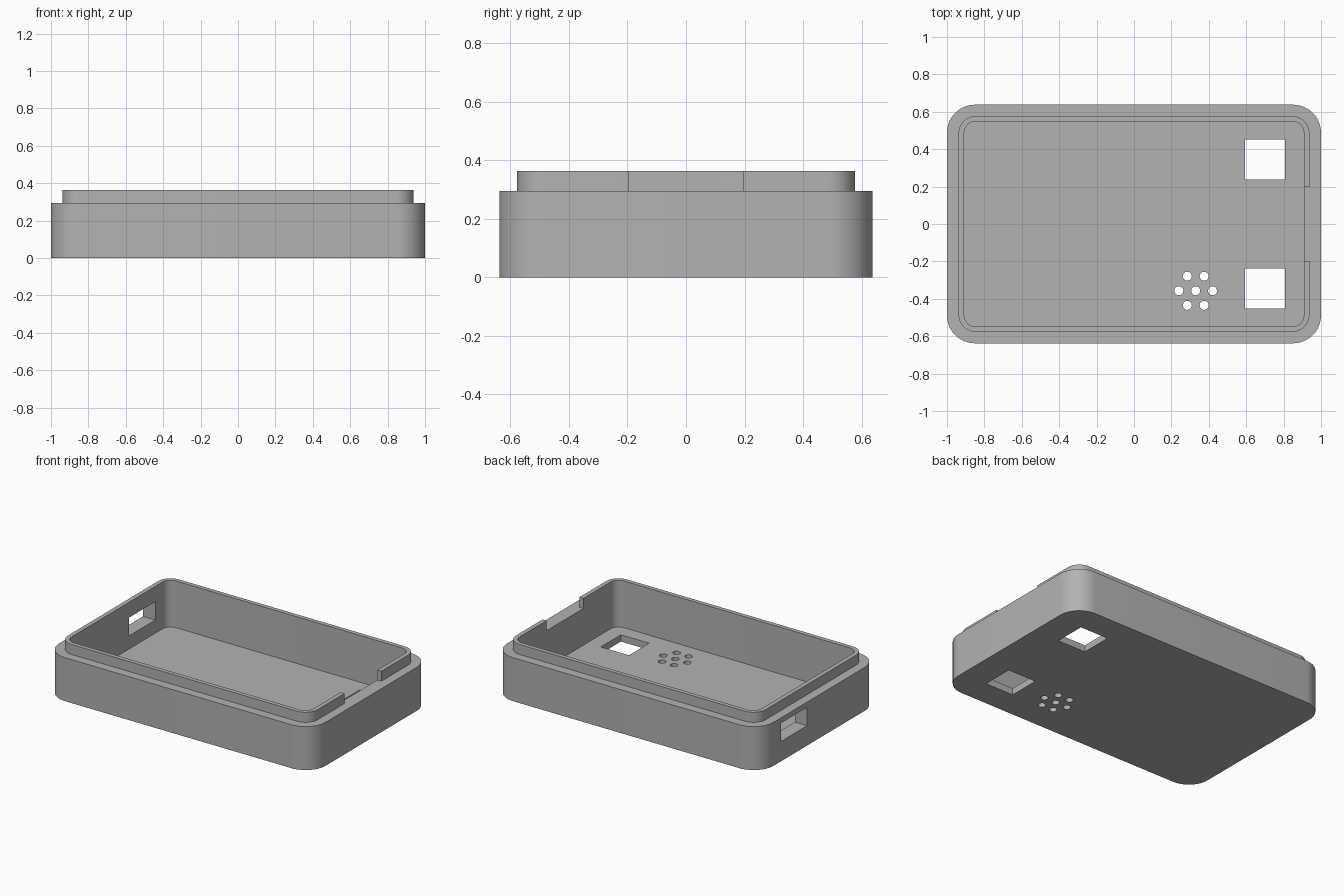
import bpy
import bmesh
from math import cos, sin, pi, radians

cube = bpy.data.objects.get("Cube")
if cube:
    bpy.data.objects.remove(cube, do_unlink=True)

grey = bpy.data.materials.new("plain grey")
grey.use_nodes = True
COLOUR = (0.45, 0.45, 0.45, 1)
grey.diffuse_color = COLOUR
grey.node_tree.nodes["Principled BSDF"].inputs["Base Color"].default_value = COLOUR


def prism(name, outline, z0, z1):
    """Extrude a closed outline from z0 to z1."""
    bm = bmesh.new()
    base = bm.faces.new([bm.verts.new((x, y, z0)) for x, y in outline])
    top = bmesh.ops.extrude_face_region(bm, geom=[base])["geom"]
    verts = [v for v in top if isinstance(v, bmesh.types.BMVert)]
    bmesh.ops.translate(bm, verts=verts, vec=(0, 0, z1 - z0))
    bmesh.ops.recalc_face_normals(bm, faces=bm.faces)
    mesh = bpy.data.meshes.new(name)
    bm.to_mesh(mesh)
    bm.free()
    mesh.materials.append(grey)
    obj = bpy.data.objects.new(name, mesh)
    bpy.context.collection.objects.link(obj)
    return obj


def rounded(hx, hy, r, steps=12):
    """Rounded rectangle outline centred on the origin."""
    points = []
    for quarter, (sx, sy) in enumerate([(1, 1), (-1, 1), (-1, -1), (1, -1)]):
        for i in range(steps + 1):
            a = (quarter + i / steps) * pi / 2
            points.append((sx * (hx - r) + r * cos(a), sy * (hy - r) + r * sin(a)))
    return points


def box(x0, x1, y0, y1):
    return [(x0, y0), (x1, y0), (x1, y1), (x0, y1)]


def circle(cx, cy, r, n=24):
    return [(cx + r * cos(2 * pi * i / n), cy + r * sin(2 * pi * i / n)) for i in range(n)]


def combine(target, tool, operation):
    """Apply a boolean and discard the tool."""
    mod = target.modifiers.new(operation, "BOOLEAN")
    mod.operation = operation
    mod.solver = "EXACT"
    mod.object = tool
    bpy.ops.object.select_all(action="DESELECT")
    bpy.context.view_layer.objects.active = target
    target.select_set(True)
    bpy.ops.object.modifier_apply(modifier=mod.name)
    bpy.data.objects.remove(tool, do_unlink=True)


RIM, TOP, FLOOR = 0.295, 0.363, 0.046

# Stepped lip with its open notch, merged into the outer tray
case = prism("open_case", rounded(1.0, 0.638, 0.15), 0, RIM)
lip = prism("lip", rounded(0.938, 0.577, 0.092), 0.1, TOP)
combine(lip, prism("notch", box(0.8, 1.1, -0.197, 0.197), 0.2, 0.5), "DIFFERENCE")
combine(case, lip, "UNION")

# Hollow interior
combine(case, prism("cavity", rounded(0.908, 0.548, 0.06), FLOOR, 0.5), "DIFFERENCE")

# Side port and two square floor windows
combine(case, prism("port", box(-1.1, -0.8, 0.13, 0.41), 0.135, 0.259), "DIFFERENCE")
for y0, y1 in [(0.237, 0.453), (-0.453, -0.237)]:
    combine(case, prism("window", box(0.594, 0.806, y0, y1), -0.1, 0.1), "DIFFERENCE")

# Hexagonal cluster of round floor holes
CX, CY, PITCH = 0.33, -0.357, 0.09
centres = [(CX, CY)] + [(CX + PITCH * cos(k * pi / 3), CY + PITCH * sin(k * pi / 3))
                        for k in range(6)]
for x, y in centres:
    combine(case, prism("round_hole", circle(x, y, 0.024), -0.1, 0.1), "DIFFERENCE")

bpy.ops.object.shade_smooth_by_angle(angle=radians(30))
